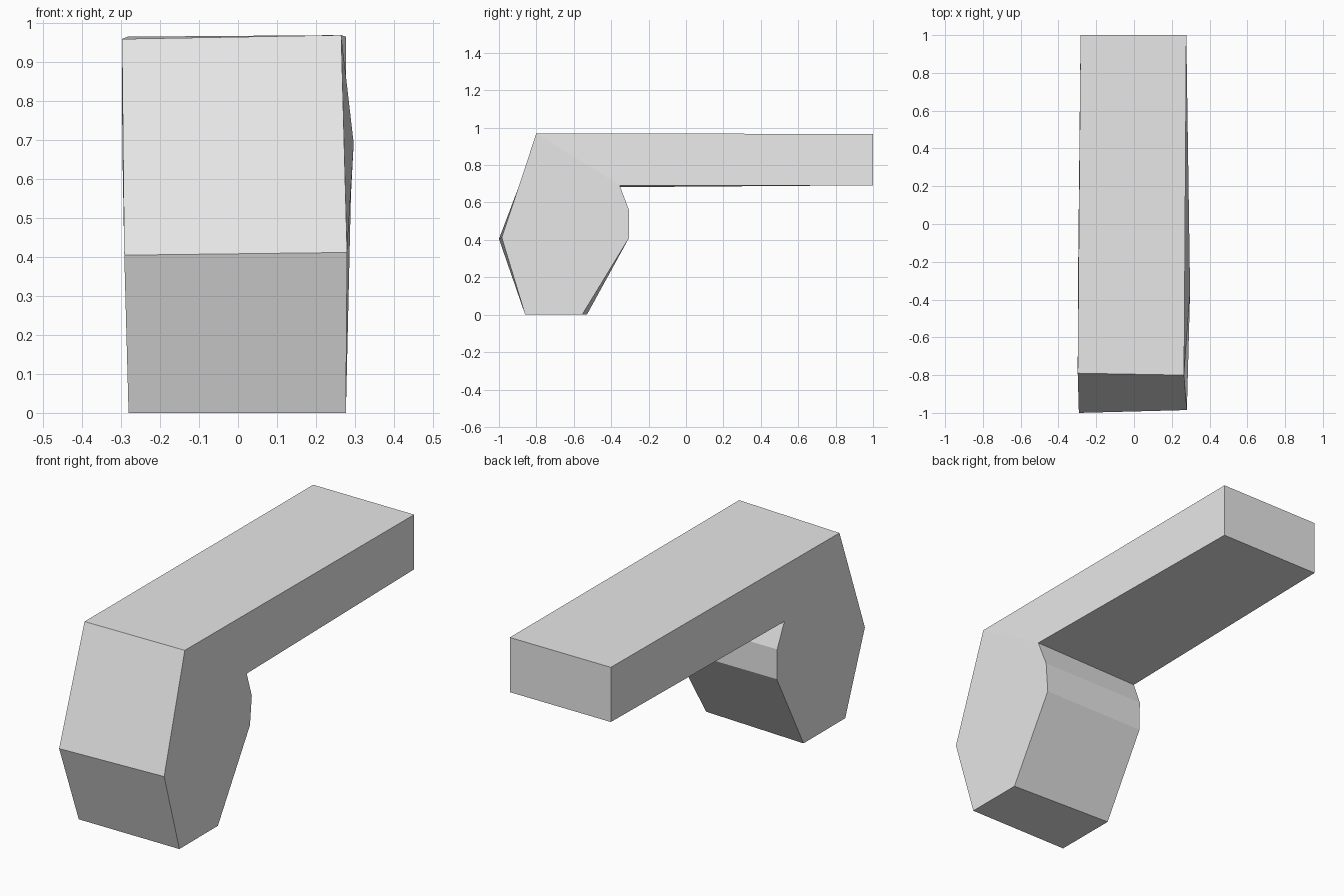
import bpy
import bmesh

default = bpy.data.objects.get("Cube")
if default:
    bpy.data.objects.remove(default, do_unlink=True)

# Single light grey material
grey = bpy.data.materials.new("light_grey")
grey.use_nodes = True
colour = (0.8, 0.8, 0.8, 1)
grey.diffuse_color = colour
grey.node_tree.nodes["Principled BSDF"].inputs["Base Color"].default_value = colour

# Side outlines (x, y, z): hooked head at the front, straight arm to the back
left_outline = [
    (0.265, -0.80, 0.97), (0.277, 1.0, 0.966), (0.277, 1.0, 0.692),
    (0.297, -0.355, 0.692), (0.29, -0.305, 0.56), (0.28, -0.305, 0.41),
    (0.277, -0.555, 0), (0.277, -0.86, 0), (0.28, -0.985, 0.412),
]
right_outline = [
    (-0.298, -0.79, 0.96), (-0.283, 1.0, 0.966), (-0.283, 1.0, 0.692),
    (-0.297, -0.355, 0.682), (-0.292, -0.305, 0.56), (-0.29, -0.305, 0.41),
    (-0.281, -0.53, 0), (-0.281, -0.86, 0), (-0.292, -1.0, 0.405),
]

# Bridge the two outlines into a solid
bm = bmesh.new()
left = [bm.verts.new(p) for p in left_outline]
right = [bm.verts.new(p) for p in right_outline]
count = len(left)
for i in range(count):
    j = (i + 1) % count
    bm.faces.new((left[i], left[j], right[j], right[i]))

# Cap each side with an arm panel and a head panel
for side in (left, right):
    bm.faces.new(side[:4])
    bm.faces.new([side[0]] + side[3:])
bmesh.ops.recalc_face_normals(bm, faces=bm.faces[:])

mesh = bpy.data.meshes.new("hooked_arm")
bm.to_mesh(mesh)
bm.free()
mesh.materials.append(grey)
arm = bpy.data.objects.new("hooked_arm", mesh)
bpy.context.collection.objects.link(arm)
